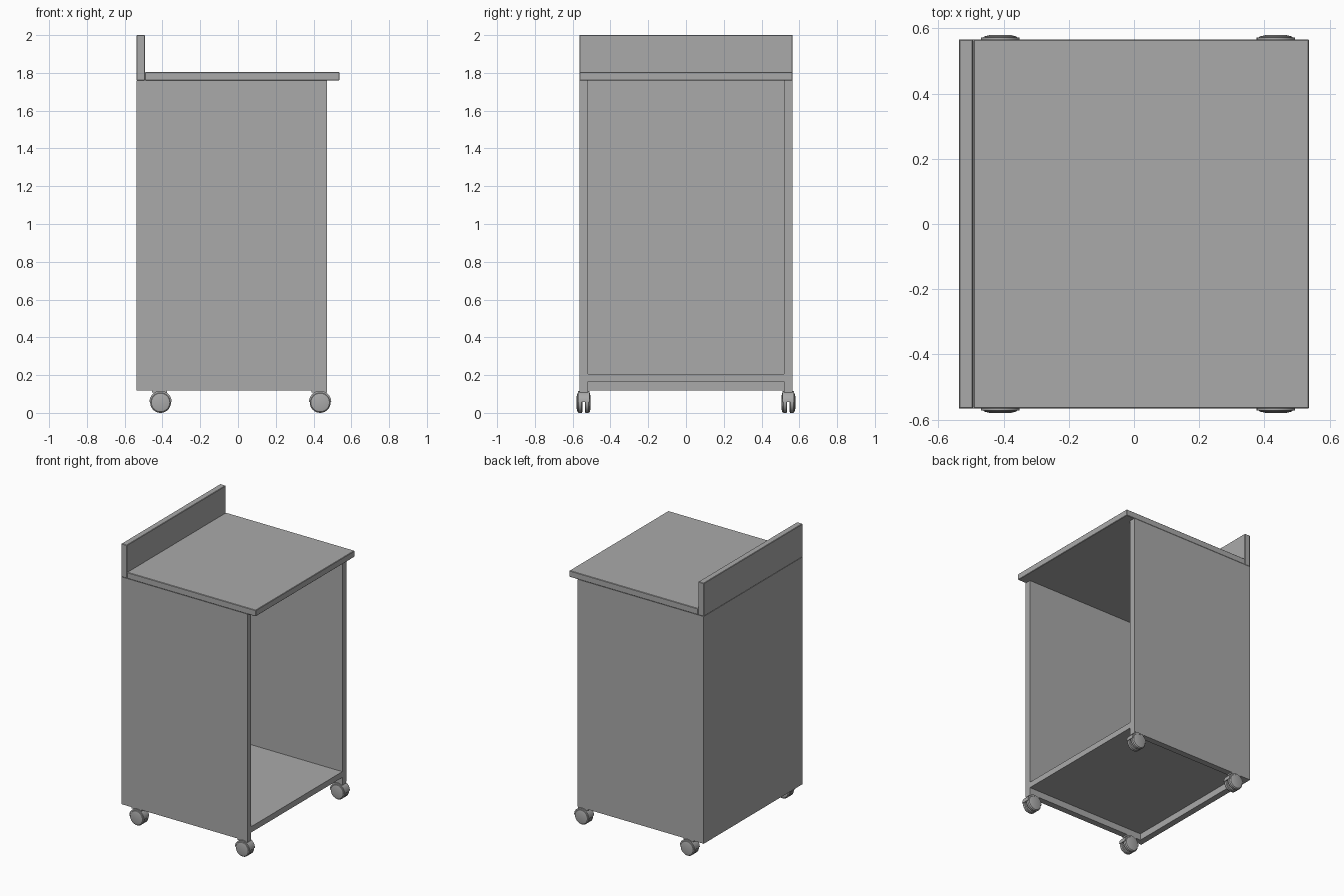
import bpy
import bmesh
import math
from mathutils import Matrix

cube = bpy.data.objects.get("Cube")
if cube:
    bpy.data.objects.remove(cube, do_unlink=True)

grey = bpy.data.materials.new("plain grey")
grey.use_nodes = True
colour = (0.4, 0.4, 0.4, 1)
grey.diffuse_color = colour
grey.node_tree.nodes["Principled BSDF"].inputs["Base Color"].default_value = colour


def finish(name, bm):
    bmesh.ops.recalc_face_normals(bm, faces=bm.faces)
    mesh = bpy.data.meshes.new(name)
    bm.to_mesh(mesh)
    bm.free()
    mesh.materials.append(grey)
    obj = bpy.data.objects.new(name, mesh)
    bpy.context.collection.objects.link(obj)
    return obj


def box(name, x, y, z, bevel=0.0):
    bm = bmesh.new()
    bmesh.ops.create_cube(bm, size=1)
    for v in bm.verts:
        v.co = [lo + (c + 0.5) * (hi - lo) for c, (lo, hi) in zip(v.co, (x, y, z))]
    if bevel:
        bmesh.ops.bevel(bm, geom=bm.edges[:], offset=bevel, segments=1, affect='EDGES')
    return finish(name, bm)


def smooth(obj):
    bpy.ops.object.select_all(action='DESELECT')
    obj.select_set(True)
    bpy.context.view_layer.objects.active = obj
    bpy.ops.object.shade_smooth_by_angle(angle=math.radians(35))


def wheel(name, x, y, z, profile):
    """Turn a (radius, y offset) profile around the axle."""
    bm = bmesh.new()
    verts = [bm.verts.new((r, o, 0)) for r, o in profile]
    edges = [bm.edges.new(pair) for pair in zip(verts, verts[1:])]
    bmesh.ops.spin(bm, geom=verts + edges, cent=(0, 0, 0), axis=(0, 1, 0),
                   angle=math.tau, steps=32)
    bmesh.ops.remove_doubles(bm, verts=bm.verts, dist=0.0002)
    bmesh.ops.translate(bm, verts=bm.verts, vec=(x, y, z))
    smooth(finish(name, bm))


def hood(name, x, y, z, radius, half_width):
    """Half-round cover over the two wheels."""
    bm = bmesh.new()
    arc = [math.pi * i / 16 for i in range(17)]
    face = bm.faces.new([bm.verts.new((x + radius * math.cos(a), y - half_width,
                                       z + radius * math.sin(a))) for a in arc])
    new = bmesh.ops.extrude_face_region(bm, geom=[face])["geom"]
    bmesh.ops.translate(bm, vec=(0, 2 * half_width, 0),
                        verts=[g for g in new if isinstance(g, bmesh.types.BMVert)])
    smooth(finish(name, bm))


# Cabinet body, open towards +x
LEFT, RIGHT, DEPTH, T = -0.537, 0.47, 0.565, 0.045
BASE, UNDER, TOP = 0.118, 1.76, 1.805
inner = DEPTH - T
box("front_side_panel", (LEFT, RIGHT), (-DEPTH, -inner), (BASE, UNDER))
box("rear_side_panel", (LEFT, RIGHT), (inner, DEPTH), (BASE, UNDER))
box("closed_end_panel", (LEFT, LEFT + T), (-inner, inner), (BASE, UNDER))
box("bottom_shelf", (LEFT + T, RIGHT), (-inner, inner), (0.165, 0.207))

# Worktop and upstand
box("worktop", (LEFT + T, -LEFT), (-DEPTH, DEPTH), (UNDER, TOP), 0.003)
box("upstand", (LEFT, LEFT + T - 0.001), (-DEPTH, DEPTH), (UNDER, 2.0), 0.003)

# Twin-wheel casters under the four corners
outer_profile = [(0, -0.014), (0.05, -0.014), (0.055, -0.010), (0.055, 0.006),
                 (0.049, 0.013), (0.032, 0.017), (0, 0.017)]
for end, x in (("left", 0.435), ("right", -0.41)):
    for side, s in (("front", -1), ("rear", 1)):
        tag = f"{side}_{end}"
        y = s * 0.542
        for part, d in (("a", -1), ("b", 1)):
            wheel(f"caster_wheel_{part}_{tag}", x, y + d * 0.020, 0.055,
                  [(r, o * d) for r, o in outer_profile])
        hood(f"caster_hood_{tag}", x, y, 0.058, 0.059, 0.030)
        box(f"caster_plate_{tag}", (x - 0.045, x + 0.035), (y - 0.022, y + 0.022),
            (0.108, BASE + 0.002))
